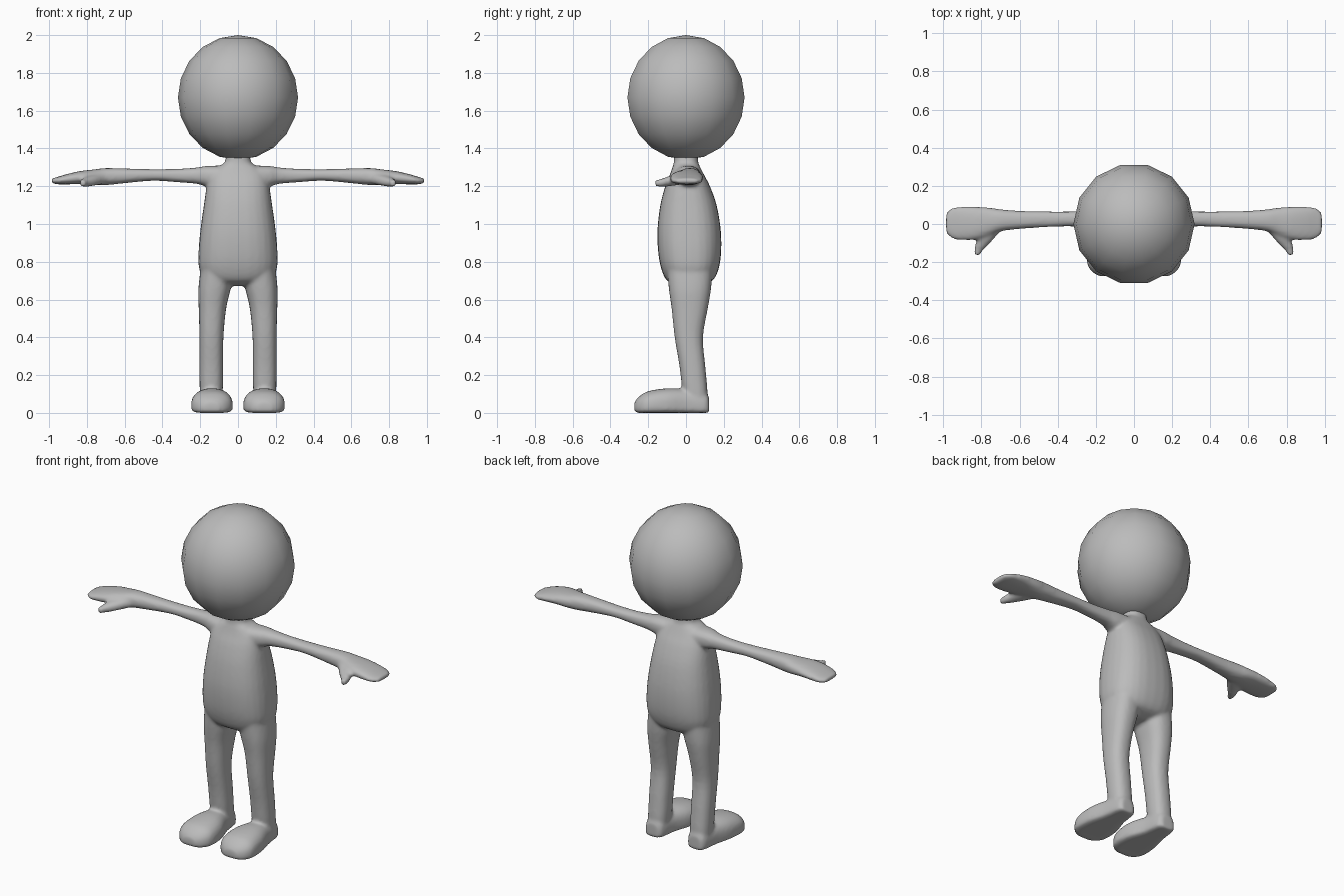
import bpy, bmesh, math
from mathutils import Matrix

grey = bpy.data.materials.new("light grey")
grey.diffuse_color = (0.5, 0.5, 0.5, 1)


def finish(name, bm):
    bmesh.ops.recalc_face_normals(bm, faces=bm.faces[:])
    me = bpy.data.meshes.new(name)
    bm.to_mesh(me)
    bm.free()
    me.materials.append(grey)
    me.shade_smooth()
    ob = bpy.data.objects.new(name, me)
    bpy.context.scene.collection.objects.link(ob)
    return ob


def smooth_sections(rows, steps=4):
    """Catmull-Rom interpolation through the cross-sections."""
    out = []
    last = len(rows) - 1
    for i in range(last):
        quad = [rows[max(i - 1, 0)], rows[i], rows[i + 1], rows[min(i + 2, last)]]
        for k in range(steps):
            t = k / steps
            out.append([0.5 * (2 * b + (c - a) * t + (2 * a - 5 * b + 4 * c - d) * t * t
                               + (3 * b - a - 3 * c + d) * t ** 3)
                        for a, b, c, d in zip(*quad)])
    return out + [list(rows[-1])]


def loft(bm, axis, rows, side=1, power=2.4, flat=False, n=28):
    """Skin rounded sections (position, u0, u1, v0, v1) along an axis."""
    rings = []
    for pos, u0, u1, v0, v1 in smooth_sections(rows):
        um, ur = (u0 + u1) / 2, (u1 - u0) / 2
        vm = v0 + (v1 - v0) * (0.35 if flat else 0.5)
        ring = []
        for k in range(n):
            a = 2 * math.pi * k / n
            c, s = math.cos(a), math.sin(a)
            e = 0.4 if flat and s < 0 else 2 / power
            u = um + ur * math.copysign(abs(c) ** e, c)
            v = vm + ((v1 - vm) if s > 0 else (vm - v0)) * math.copysign(abs(s) ** e, s)
            p = [u, v]
            p.insert(axis, pos)
            ring.append(bm.verts.new((p[0] * side, p[1], p[2])))
        rings.append(ring)
    for r, q in zip(rings, rings[1:]):
        for k in range(n):
            j = (k + 1) % n
            bm.faces.new((r[k], r[j], q[j], q[k]))
    bm.faces.new(rings[0])
    bm.faces.new(rings[-1])


# Head: coarse sphere
bm = bmesh.new()
bmesh.ops.create_uvsphere(bm, u_segments=14, v_segments=10, radius=1)
bm.transform(Matrix.Translation((0, 0, 1.67)) @ Matrix.Diagonal((0.318, 0.318, 0.33, 1))
             @ Matrix.Rotation(math.pi / 2, 4, 'Z'))
finish("head", bm)

# Body: torso and neck
bm = bmesh.new()
torso = [(0.672, 0.10, -0.04, 0.07), (0.70, 0.17, -0.10, 0.14), (0.76, 0.205, -0.13, 0.172),
         (0.85, 0.209, -0.147, 0.186), (0.97, 0.199, -0.151, 0.184), (1.10, 0.181, -0.136, 0.162),
         (1.20, 0.166, -0.11, 0.127), (1.26, 0.15, -0.086, 0.096), (1.30, 0.11, -0.072, 0.076),
         (1.33, 0.068, -0.064, 0.064), (1.40, 0.066, -0.062, 0.062)]
loft(bm, 2, [(z, -w, w, y0, y1) for z, w, y0, y1 in torso], power=2.5)

leg = [(0.05, 0.085, 0.20, 0.0, 0.115), (0.13, 0.08, 0.203, -0.02, 0.113),
       (0.25, 0.079, 0.204, -0.035, 0.102), (0.40, 0.077, 0.204, -0.06, 0.09),
       (0.55, 0.063, 0.208, -0.076, 0.115), (0.65, 0.04, 0.21, -0.09, 0.132),
       (0.75, 0.02, 0.20, -0.10, 0.14)]
foot = [(-0.274, 0.10, 0.18, 0.01, 0.055), (-0.25, 0.06, 0.22, 0, 0.085),
        (-0.20, 0.03, 0.247, 0, 0.115), (-0.10, 0.034, 0.242, 0, 0.13),
        (0.0, 0.068, 0.216, 0, 0.125), (0.10, 0.085, 0.20, 0, 0.11),
        (0.122, 0.11, 0.18, 0, 0.08)]
arm = [(0.08, -0.07, 0.08, 1.19, 1.31), (0.17, -0.045, 0.075, 1.20, 1.307),
       (0.22, -0.025, 0.07, 1.213, 1.299), (0.32, -0.013, 0.066, 1.221, 1.292),
       (0.45, -0.016, 0.066, 1.229, 1.29), (0.60, -0.026, 0.069, 1.216, 1.294),
       (0.70, -0.038, 0.077, 1.206, 1.296), (0.76, -0.06, 0.086, 1.207, 1.289),
       (0.83, -0.082, 0.091, 1.211, 1.281), (0.90, -0.085, 0.091, 1.21, 1.266),
       (0.95, -0.077, 0.086, 1.21, 1.251), (0.987, -0.048, 0.058, 1.215, 1.24)]
thumb = [(-0.163, 0.808, 0.838, 1.20, 1.232), (-0.135, 0.79, 0.838, 1.198, 1.238),
         (-0.10, 0.755, 0.83, 1.199, 1.25), (-0.06, 0.72, 0.815, 1.204, 1.262),
         (-0.02, 0.68, 0.80, 1.21, 1.27)]

# Limbs on both sides
for side in (1, -1):
    loft(bm, 2, leg, side)
    loft(bm, 1, foot, side, flat=True)
    loft(bm, 0, arm, side)
    loft(bm, 1, thumb, side)
body = finish("body", bm)

# Fuse the parts into one soft skin
fuse = body.modifiers.new("fuse", 'REMESH')
fuse.mode = 'VOXEL'
fuse.voxel_size = 0.01
fuse.use_smooth_shade = True
soften = body.modifiers.new("soften", 'SMOOTH')
soften.factor = 0.5
soften.iterations = 6
